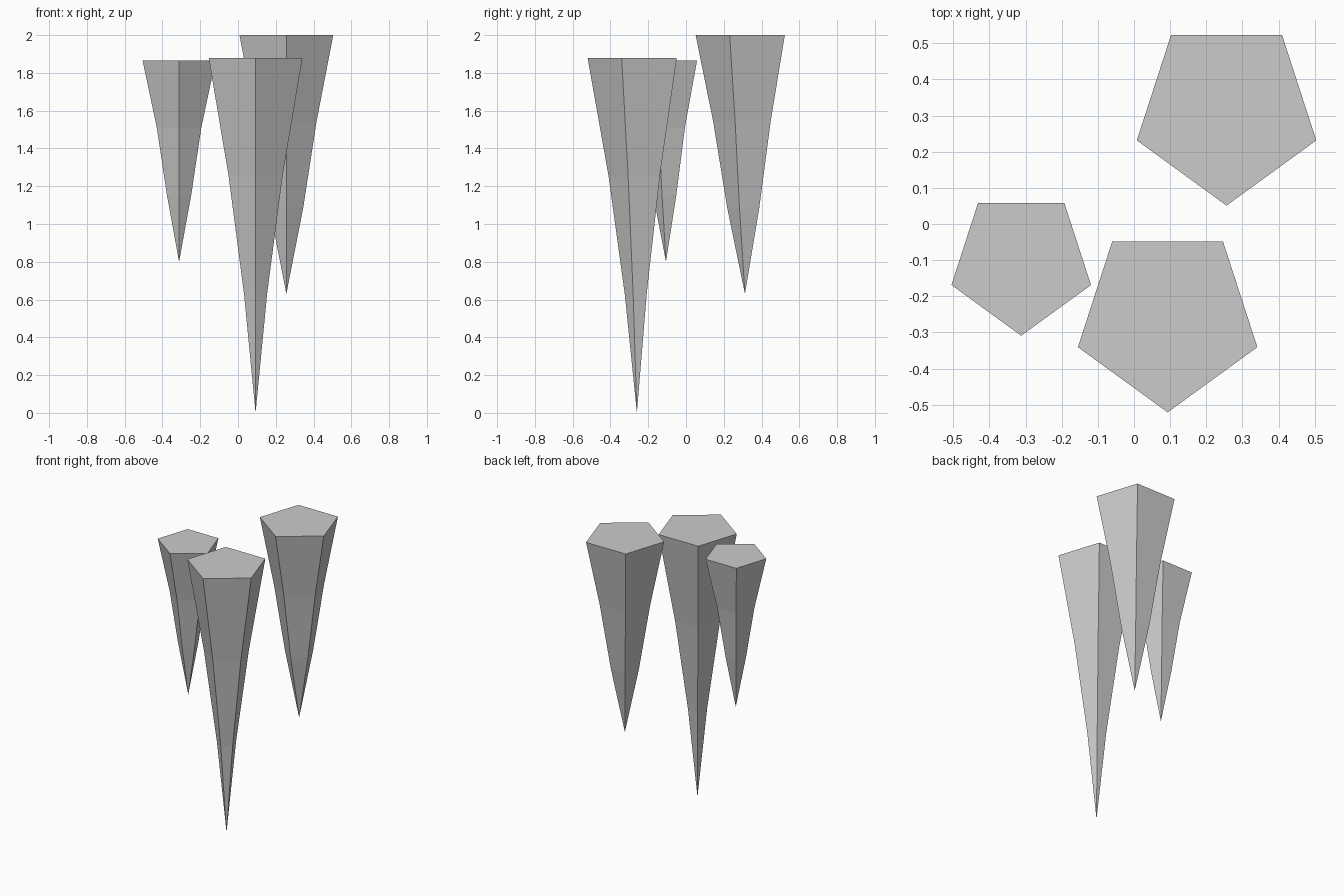
import bpy, bmesh, math

if "Cube" in bpy.data.objects:
    bpy.data.objects.remove(bpy.data.objects["Cube"])

SIDES = 5


def stalactite(name, x, y, top, tip, radius, taper):
    """Five-sided hanging spike: flat top, two inner rings, pointed tip."""
    bm = bmesh.new()
    rings = []
    for i, scale in enumerate((1.0, *taper)):
        z = top + (tip - top) * i / 3
        ring = []
        for k in range(SIDES):
            a = -math.pi / 2 + 2 * math.pi * k / SIDES
            ring.append(bm.verts.new((radius * scale * math.cos(a),
                                      radius * scale * math.sin(a), z)))
        rings.append(ring)
    point = bm.verts.new((0, 0, tip))
    bm.faces.new(rings[0])
    for k in range(SIDES):
        n = (k + 1) % SIDES
        for upper, lower in zip(rings, rings[1:]):
            bm.faces.new((upper[k], lower[k], lower[n], upper[n]))
        bm.faces.new((rings[-1][k], point, rings[-1][n]))
    bmesh.ops.recalc_face_normals(bm, faces=bm.faces)
    mesh = bpy.data.meshes.new(name)
    bm.to_mesh(mesh)
    bm.free()
    obj = bpy.data.objects.new(name, mesh)
    obj.location = (x, y, 0)
    bpy.context.collection.objects.link(obj)
    return obj


# Long front spike, shorter back spike, small left spike
stalactite("front_stalactite", 0.093, -0.26, 1.88, 0.0, 0.261, (0.575, 0.245))
stalactite("back_stalactite", 0.256, 0.312, 2.0, 0.63, 0.261, (0.645, 0.36))
stalactite("left_stalactite", -0.312, -0.106, 1.865, 0.80, 0.203, (0.61, 0.335))
